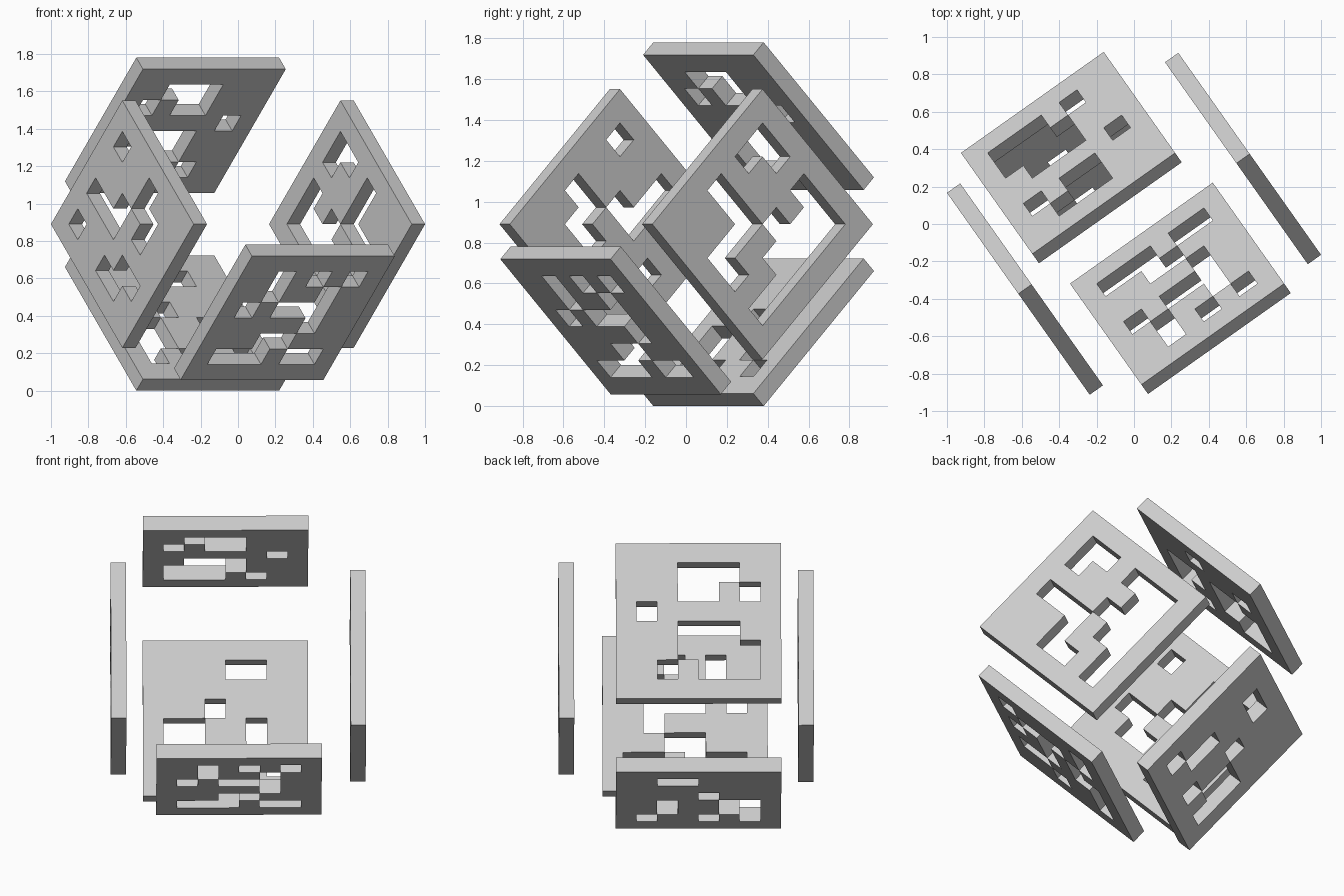
import bpy
import bmesh
from math import sqrt
from mathutils import Vector

if "Cube" in bpy.data.objects:
    bpy.data.objects.remove(bpy.data.objects["Cube"], do_unlink=True)

SIDE, THICK, GRID = 0.935, 0.087, 8
CELL = SIDE / GRID

# Axes of the tilted cube
ACROSS = Vector((sqrt(2), 1, 0)) / sqrt(3)
FRONT = Vector((1, -sqrt(2), 0)) / sqrt(3)
UP = Vector((0, 0, 1))
RISE_FRONT = (UP + FRONT) / sqrt(2)
RISE_BACK = (UP - FRONT) / sqrt(2)

# One plain grey material
grey = bpy.data.materials.new("light grey")
grey.use_nodes = True
colour = (0.6, 0.6, 0.6, 1)
grey.diffuse_color = colour
grey.node_tree.nodes["Principled BSDF"].inputs["Base Color"].default_value = colour


def panel(name, centre, u, v, rows):
    """Square plate with square cut-outs; rows run upward along v, '.' is a hole."""
    centre = Vector(centre)
    n = u.cross(v)
    bm = bmesh.new()
    cache = {}

    def solid(i, j):
        if not (0 <= i < GRID and 0 <= j < GRID):
            return False
        inside = 0 < i < GRID - 1 and 0 < j < GRID - 1
        return not (inside and rows[j - 1][i - 1] == ".")

    def vert(i, j, k):
        if (i, j, k) not in cache:
            pos = u * (i - GRID / 2) * CELL + v * (j - GRID / 2) * CELL
            cache[i, j, k] = bm.verts.new(centre + pos + n * (k - 0.5) * THICK)
        return cache[i, j, k]

    for i in range(GRID):
        for j in range(GRID):
            if not solid(i, j):
                continue
            ring = [(i, j), (i + 1, j), (i + 1, j + 1), (i, j + 1)]
            beside = [(i, j - 1), (i + 1, j), (i, j + 1), (i - 1, j)]
            bm.faces.new([vert(*c, 1) for c in ring])
            bm.faces.new([vert(*c, 0) for c in reversed(ring)])
            # Walls around the rim and the cut-outs
            for s in range(4):
                if not solid(*beside[s]):
                    p, q = ring[s], ring[(s + 1) % 4]
                    bm.faces.new([vert(*p, 0), vert(*q, 0), vert(*q, 1), vert(*p, 1)])

    mesh = bpy.data.meshes.new(name)
    bm.to_mesh(mesh)
    bm.free()
    mesh.materials.append(grey)
    obj = bpy.data.objects.new(name, mesh)
    bpy.context.collection.objects.link(obj)


# Upper back panel
panel("upper_back_panel", (-0.335, 0.355, 1.419), ACROSS, RISE_FRONT,
      ["...#.#", "....##", "#...##", "#####.", ".#..##", "#...##"])

# Lower front panel
panel("lower_front_panel", (0.248, -0.344, 0.419), ACROSS, RISE_FRONT,
      ["...#..", "##..##", "####.#", ".#...#", "#.##.#", "#.#.#."])

# Lower back panel
panel("lower_back_panel", (-0.335, 0.355, 0.361), ACROSS, RISE_BACK,
      [".#.##.", "..##.#", "..##.#", "##.###", "######", "###..#"])

# Upright side panels
panel("right_side_panel", (-0.583, -0.348, 0.89), RISE_FRONT, RISE_BACK,
      ["#.####", "..#..#", ".###..", "##..##", "##.###", ".#.##."])
panel("left_side_panel", (0.583, 0.35, 0.89), RISE_FRONT, RISE_BACK,
      [".#..##", ".##.##", "..#...", "...###", "..###.", "...#.."])
